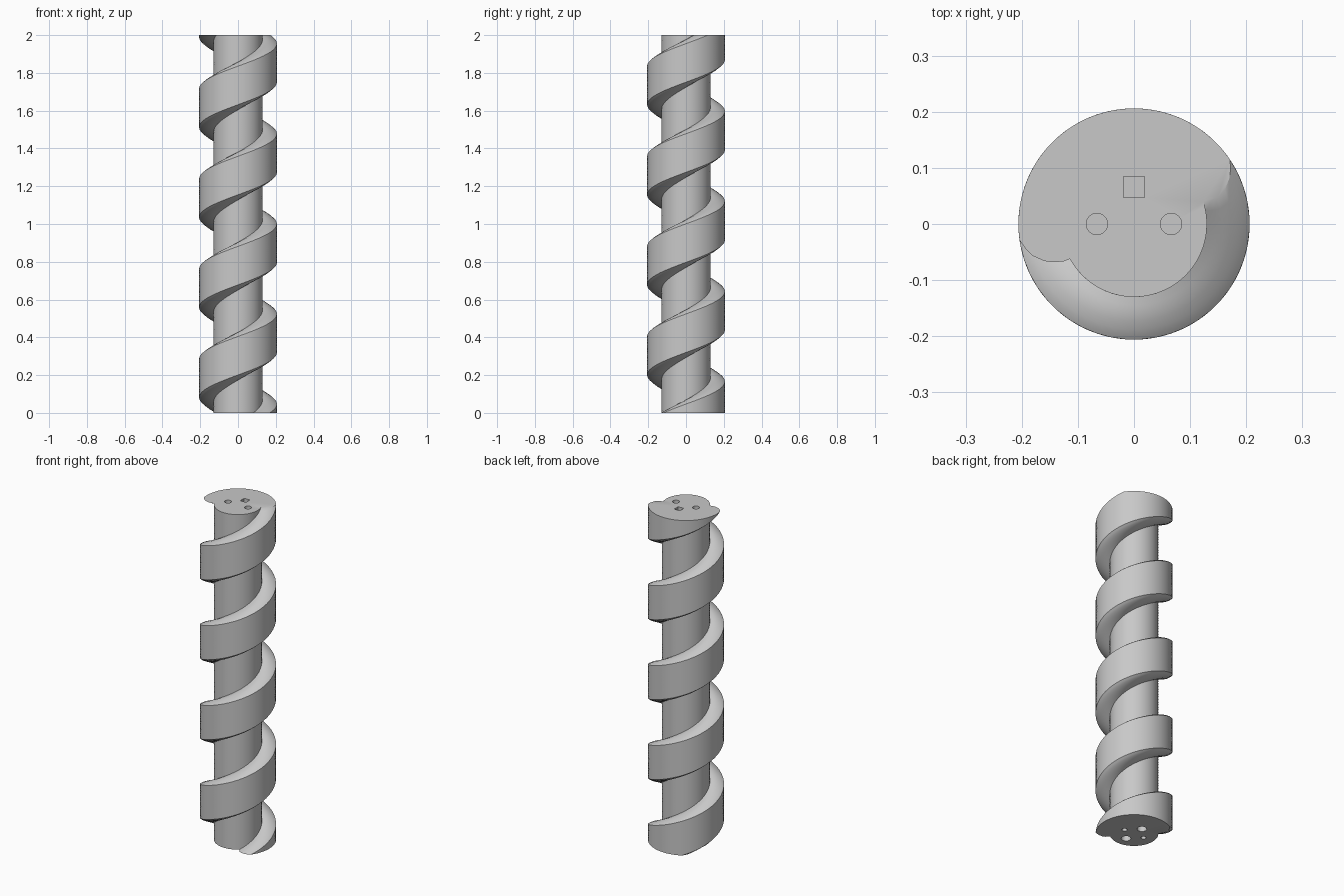
import bpy, bmesh, math

if "Cube" in bpy.data.objects:
    bpy.data.objects.remove(bpy.data.objects["Cube"])

HEIGHT, PITCH, LAYERS = 2.0, 0.477, 200
R_CORE, R_OUT = 0.13, 0.206

steel = bpy.data.materials.new("plain grey")
steel.diffuse_color = (0.58, 0.58, 0.58, 1)
steel.use_nodes = True
steel.node_tree.nodes["Principled BSDF"].inputs["Base Color"].default_value = steel.diffuse_color


def arc(radius, start, end, steps):
    """Points (radius, degrees) strictly between two angles."""
    return [(radius, start + (end - start) * i / steps) for i in range(1, steps)]


# Horizontal section at the top: thread crest, rounded flank, core, rounded flank
upper_flank = [(R_CORE, 17.7), (0.145, 17.3), (0.157, 17.7), (0.173, 20.5),
               (0.188, 25.5), (0.198, 29.5), (R_OUT, 34)]
lower_flank = [(R_OUT, 188), (0.198, 193), (0.189, 197.5), (0.173, 202.4),
               (0.160, 205.2), (0.142, 208), (R_CORE, 208.5)]
section = (upper_flank + arc(R_OUT, 34, 188, 44) + lower_flank
           + arc(R_CORE, 208.5, 377.7, 44))

# Twist the section upwards into a right-handed screw
bm = bmesh.new()
rings = []
for k in range(LAYERS + 1):
    z = HEIGHT * k / LAYERS
    turn = 2 * math.pi * (z - HEIGHT) / PITCH
    rings.append([bm.verts.new((r * math.cos(math.radians(a) + turn),
                                r * math.sin(math.radians(a) + turn), z))
                  for r, a in section])
n = len(section)
for low, high in zip(rings, rings[1:]):
    for i in range(n):
        j = (i + 1) % n
        bm.faces.new((low[i], low[j], high[j], high[i]))
bm.faces.new(rings[-1])
bm.faces.new(rings[0][::-1])
mesh = bpy.data.meshes.new("screw_rod")
bm.to_mesh(mesh)
bm.free()
rod = bpy.data.objects.new("screw_rod", mesh)
bpy.context.collection.objects.link(rod)
mesh.materials.append(steel)

# Blind holes: (x, y, end z, radius, sides)
DEPTH = 0.08
holes = [(-0.066, 0, HEIGHT, 0.019, 32), (0.066, 0, HEIGHT, 0.019, 32),
         (0, 0.066, HEIGHT, 0.0265, 4),
         (0, 0.066, 0, 0.026, 32), (0, -0.066, 0, 0.026, 32),
         (0.066, 0, 0, 0.014, 32), (-0.066, 0, 0, 0.014, 32)]
for x, y, z, radius, sides in holes:
    bpy.ops.mesh.primitive_cylinder_add(vertices=sides, radius=radius, depth=2 * DEPTH,
                                        location=(x, y, z))
    cutter = bpy.context.object
    cutter.name = "hole_cutter"
    cutter.hide_render = True
    if sides == 4:
        cutter.rotation_euler.z = math.pi / 4
    cutter.data.materials.append(steel)
    mod = rod.modifiers.new("hole", 'BOOLEAN')
    mod.operation = 'DIFFERENCE'
    mod.solver = 'EXACT'
    mod.object = cutter
    bpy.context.view_layer.objects.active = rod
    bpy.ops.object.modifier_apply(modifier=mod.name)
    bpy.data.objects.remove(cutter, do_unlink=True)

# Smooth shading with sharp thread edges
bpy.ops.object.select_all(action='DESELECT')
rod.select_set(True)
bpy.context.view_layer.objects.active = rod
bpy.ops.object.shade_smooth_by_angle(angle=math.radians(30))
